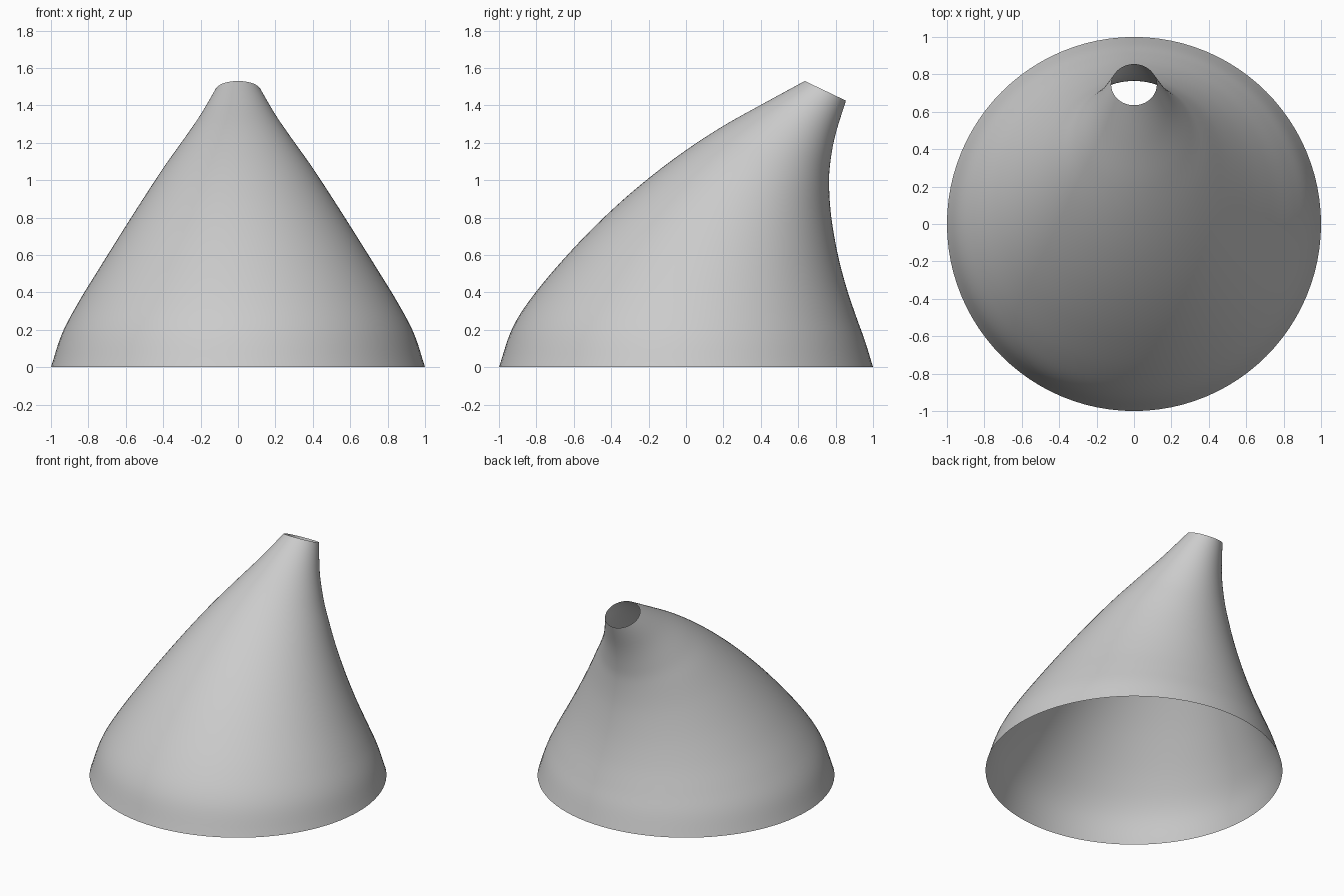
import bpy, bmesh, math
from mathutils import Vector

if "Cube" in bpy.data.objects:
    bpy.data.objects.remove(bpy.data.objects["Cube"])

# Side profile stations: front point (y, z), back point (y, z)
STATIONS = [
    ((-1.0, 0.0), (1.0, 0.0)),
    ((-0.925, 0.215), (0.957, 0.14)),
    ((-0.80, 0.405), (0.91, 0.27)),
    ((-0.60, 0.637), (0.855, 0.435)),
    ((-0.40, 0.837), (0.81, 0.61)),
    ((-0.20, 1.01), (0.777, 0.80)),
    ((0.0, 1.16), (0.765, 0.97)),
    ((0.20, 1.29), (0.771, 1.09)),
    ((0.42, 1.413), (0.798, 1.24)),
    ((0.635, 1.53), (0.855, 1.425)),
]
SIDES, STEPS = 96, 6


def smooth_path(pts):
    """Catmull-Rom curve through the points."""
    p = [Vector(q) for q in pts]
    p = [2 * p[0] - p[1]] + p + [2 * p[-1] - p[-2]]
    out = []
    for i in range(1, len(p) - 2):
        a, b, c, d = p[i - 1:i + 3]
        for s in range(STEPS):
            t = s / STEPS
            out.append(0.5 * (2 * b + (c - a) * t + (2 * a - 5 * b + 4 * c - d) * t * t
                              + (3 * b - a - 3 * c + d) * t ** 3))
    out.append(p[-2])
    return out


# Open shell: tilted circles spanning the front and back profiles
front = smooth_path([s[0] for s in STATIONS])
back = smooth_path([s[1] for s in STATIONS])
bm = bmesh.new()
rings = []
for f, b in zip(front, back):
    mid, half = (f + b) / 2, (b - f) / 2
    ring = []
    for k in range(SIDES):
        a = 2 * math.pi * k / SIDES
        q = mid + half * math.sin(a)
        ring.append(bm.verts.new((half.length * math.cos(a), q.x, q.y)))
    rings.append(ring)
for lo, hi in zip(rings, rings[1:]):
    for k in range(SIDES):
        n = (k + 1) % SIDES
        bm.faces.new((lo[k], lo[n], hi[n], hi[k])).smooth = True

mesh = bpy.data.meshes.new("bent_cone_shell")
bm.to_mesh(mesh)
bm.free()
bpy.context.collection.objects.link(bpy.data.objects.new("bent_cone_shell", mesh))
